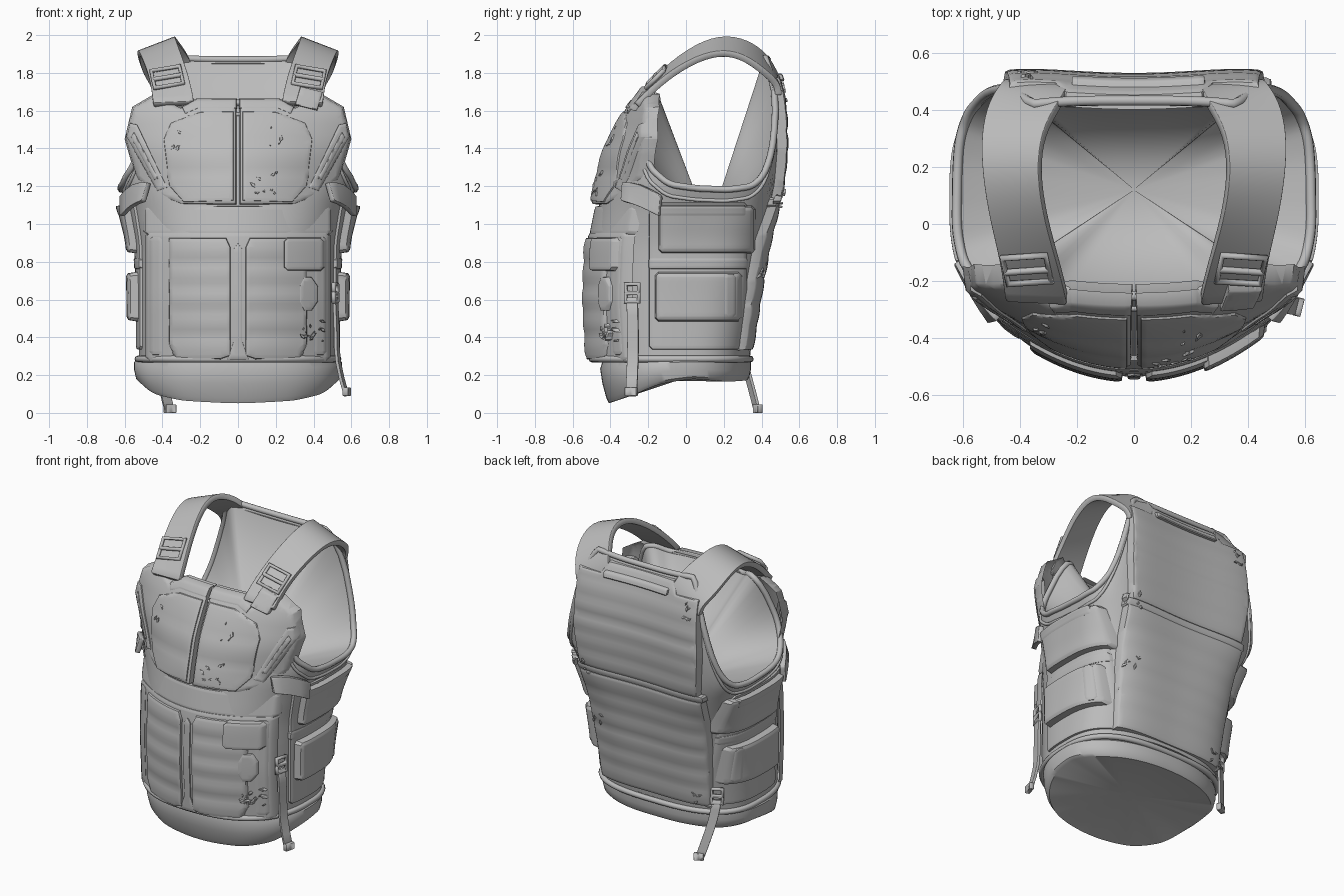
import bpy, bmesh, math, random
from mathutils import Vector
from mathutils.geometry import intersect_point_line

if "Cube" in bpy.data.objects:
    bpy.data.objects.remove(bpy.data.objects["Cube"])
random.seed(4)

GREY = (0.5, 0.5, 0.5, 1)
mat = bpy.data.materials.new("grey fabric")
mat.use_nodes = True
mat.diffuse_color = GREY
mat.node_tree.nodes["Principled BSDF"].inputs["Base Color"].default_value = GREY

# Torso sections: height, half width, front y, back y, squareness of the back
SECTIONS = [(.25, .525, -.49, .33, 2.8), (.6, .525, -.51, .385, 3), (.9, .535, -.5, .435, 3.4), (1.1, .585, -.46, .48, 3.8),
            (1.2, .63, -.44, .495, 4), (1.4, .625, -.39, .515, 4), (1.6, .6, -.285, .51, 4), (1.75, .57, -.16, .485, 4),
            (1.92, .53, -.06, .41, 4)]
# Upper edge of the torso: angle from the front, height
RIM = [(0, 1.65), (24, 1.65), (34, 1.7), (42, 1.66), (50, 1.45), (60, 1.31), (75, 1.22), (95, 1.19), (115, 1.21),
       (126, 1.26), (134, 1.34), (141, 1.5), (147, 1.73), (153, 1.89), (180, 1.88)]
# Lower edge of the skirt: angle from the front, height
SKIRT = [(0, .05), (30, .065), (55, .1), (75, .15), (95, .18), (130, .165), (180, .175)]
NF = 2.4


def look(table, v):
    """Linear lookup of a row in a table sorted by its first column."""
    v = min(max(v, table[0][0]), table[-1][0])
    for p, q in zip(table, table[1:]):
        if v <= q[0]:
            k = (v - p[0]) / (q[0] - p[0])
            return [a + (b - a) * k for a, b in zip(p[1:], q[1:])]


def section(z):
    a, f, b, n = [sum(c) / 3 for c in zip(*(look(SECTIONS, z + d) for d in (-.04, 0, .04)))]
    return a, f, b, (f + b) / 2 + .05, n


def torso(t, z, grow=0, round_back=None):
    a, f, b, c, nb = section(z)
    s, co = math.sin(t), math.cos(t)
    n, depth = (NF, f - c) if co > 0 else (round_back or nb, b - c)
    x = (a + grow) * math.copysign(abs(s) ** (2 / n), s)
    return Vector((x, c + (depth + math.copysign(grow, depth)) * abs(co) ** (2 / n), z))


def project(side, u, z, off, sign):
    """Place a flat pattern point on the torso."""
    a, f, b, c, nb = section(z)
    if side == "front":
        bow = .83 - 1.2 * max(0, z - 1.2)
        return Vector((sign * u, f + bow * u * u - off, z))
    if side == "back":
        k = max(0, 1 - min(1, abs(u / a)) ** nb) ** (1 / nb)
        return Vector((sign * u, c + (b - c) * k + off + .2 * u * u - .015, z))
    n, depth = (NF, c - f) if u < c else (nb, b - c)
    k = max(0, 1 - min(1, abs((u - c) / depth)) ** n) ** (1 / n)
    return Vector((sign * (a * k + off), u, z))


def finish(name, bm):
    bmesh.ops.recalc_face_normals(bm, faces=bm.faces)
    me = bpy.data.meshes.new(name)
    bm.to_mesh(me)
    bm.free()
    ob = bpy.data.objects.new(name, me)
    bpy.context.collection.objects.link(ob)
    me.materials.append(mat)
    return ob


def loft(name, rings, tip):
    """Skin closed rings and fan the last one to a point."""
    bm = bmesh.new()
    vs = [[bm.verts.new(p) for p in r] for r in rings]
    n = len(vs[0])
    for a, b in zip(vs, vs[1:]):
        for i in range(n):
            bm.faces.new((a[i], a[(i + 1) % n], b[(i + 1) % n], b[i]))
    v = bm.verts.new(tip)
    for i in range(n):
        bm.faces.new((vs[-1][i], vs[-1][(i + 1) % n], v))
    finish(name, bm)


def plate(name, pts, side="front", off=0.0, thick=.03, roll=0, puff=.012, signs=(1, -1), soft=.025, step=.028):
    """Padded panel: a flat outline gridded, wrapped on the torso and rounded at its edge."""
    for sign in signs:
        bm = bmesh.new()
        face = bm.faces.new([bm.verts.new((u, 0, z)) for u, z in pts])
        for inset in (.003, soft * .35, soft * .65):
            bmesh.ops.inset_individual(bm, faces=[face], thickness=inset)
        for axis, no in ((0, (1, 0, 0)), (1, (0, 0, 1))):
            lo, hi = min(p[axis] for p in pts), max(p[axis] for p in pts)
            count = int((hi - lo) / step)
            for i in range(1, count + 1):
                co = Vector(no) * (lo + (hi - lo) * i / (count + 1))
                bmesh.ops.bisect_plane(bm, geom=bm.verts[:] + bm.edges[:] + bm.faces[:], plane_co=co, plane_no=no)
        flat = [Vector((u, 0, z)) for u, z in pts]
        low = min(p[1] for p in pts)
        for v in bm.verts:
            d = 1
            for a, b in zip(flat, flat[1:] + flat[:1]):
                q, k = intersect_point_line(v.co, a, b)
                d = min(d, (v.co - a.lerp(b, min(max(k, 0), 1))).length)
            e = min(1, d / soft)
            h = off + thick * (.35 + .65 * math.sqrt(max(0, 1 - (1 - e) ** 2)))
            if d < .001:
                h = off - .025
            elif roll:
                h += e * puff * (abs(math.sin(math.pi * (v.co.z - low) / roll)) ** .6 - 1)
            v.co = project(side, v.co.x, v.co.z, h, sign)
        label = name if len(signs) == 1 else ("left_" if sign > 0 else "right_") + name
        finish(label, bm)


def box(u0, u1, z0, z1, c=.02):
    return [(u0 + c, z0), (u1 - c, z0), (u1, z0 + c), (u1, z1 - c), (u1 - c, z1), (u0 + c, z1), (u0, z1 - c), (u0, z0 + c)]


def ribbon(name, pairs, thick, smooth=2):
    """Flat webbing between paired edge points."""
    bm = bmesh.new()
    rows = [[bm.verts.new(Vector(a).lerp(Vector(b), k)) for k in (0, .04, .5, .96, 1)] for a, b in pairs]
    for r, s in zip(rows, rows[1:]):
        for i in range(4):
            bm.faces.new((r[i], r[i + 1], s[i + 1], s[i]))
    ob = finish(name, bm)
    if smooth:
        ob.modifiers.new("curve", "SUBSURF").levels = smooth
    so = ob.modifiers.new("thickness", "SOLIDIFY")
    so.thickness, so.offset = thick, 0
    ob.modifiers.new("edge", "BEVEL").width = thick * .2


def tube(name, pts, radius, closed=True):
    cu = bpy.data.curves.new(name, "CURVE")
    cu.dimensions, cu.bevel_depth, cu.bevel_resolution = "3D", radius, 2
    sp = cu.splines.new("POLY")
    sp.points.add(len(pts) - 1)
    for p, q in zip(sp.points, pts):
        p.co = (*q, 1)
    sp.use_cyclic_u = closed
    ob = bpy.data.objects.new(name, cu)
    bpy.context.collection.objects.link(ob)
    cu.materials.append(mat)


def around(table):
    """Height at every angle of the torso, mirrored left to right and smoothed."""
    hs = [look(table, min(d, 360 - d))[0] for d in map(math.degrees, angles)]
    return [(hs[i - 1] + hs[i] + hs[(i + 1) % N]) / 3 for i in range(N)]


# Torso shell with the lining drawn in to a point
N, ROWS = 120, 26
angles = [2 * math.pi * i / N for i in range(N)]
top = around(RIM)
loft("torso_shell", [[torso(t, .27 + (h - .27) * j / ROWS) for t, h in zip(angles, top)] for j in range(ROWS + 1)],
     (0, .12, .98))
tube("rim_binding", [torso(t, h - .01) for t, h in zip(angles, top)], .018)
tube("armhole_seam", [torso(t, h - .07, .002) for t, h in zip(angles, top)], .01)

# Lower skirt, deeper at the front, closed underneath
rings = []
for k, grow in ((0, -.03), (.1, .0), (.3, .025), (.6, .025), (.9, .015), (1, -.005)):
    ring = []
    for t, h in zip(angles, around(SKIRT)):
        p = torso(t, .3, grow, 2.3)
        p.y = p.y * .92 + .01 + .04 * k * max(0, math.cos(t))
        p.z = .31 * (1 - k) + k * h
        ring.append(p)
    rings.append(ring)
loft("lower_skirt", rings, (0, -.05, .17))
tube("hem_cord", [torso(t, .285, .005) for t in angles], .018)

# Chest armour: base wings, padded fields, diagonal ribs
plate("chest_wing", [(.006, 1.1), (.3, 1.1), (.46, 1.16), (.54, 1.24), (.6, 1.45), (.56, 1.62), (.44, 1.69),
                     (.3, 1.62), (.22, 1.66), (.006, 1.66)], thick=.045)
plate("chest_pad", [(.02, 1.12), (.29, 1.11), (.37, 1.2), (.4, 1.45), (.36, 1.54), (.2, 1.6), (.02, 1.6)],
      off=.038, thick=.018, roll=.165, puff=.006)
plate("chest_rib", [(.37, 1.19), (.43, 1.17), (.595, 1.46), (.575, 1.54), (.53, 1.53)], off=.03, thick=.03, soft=.02)
plate("rib_inlay", [(.42, 1.24), (.445, 1.23), (.57, 1.46), (.55, 1.49)], off=.05, thick=.018, soft=.01)
plate("collar_band", [(.006, 1.61), (.21, 1.61), (.28, 1.58), (.3, 1.62), (.22, 1.665), (.006, 1.665)], off=.035, thick=.02, soft=.015)

# Waist band and abdominal armour
plate("waist_band", box(-.5, .5, .94, 1.1), thick=.02, signs=(1,))
plate("belly_base", box(-.49, .49, .27, .96), thick=.025, signs=(1,))
plate("belly_pad", [(.035, .3), (.09, .28), (.33, .28), (.37, .36), (.37, .93), (.06, .93), (.035, .88)],
      off=.018, thick=.028, roll=.13, puff=.011)
plate("belly_side", box(.395, .475, .3, .94), off=.012, thick=.018)
plate("centre_strip", [(-.06, .28), (.06, .28), (.025, .38), (.025, .87), (0, .9), (-.025, .87), (-.025, .38)],
      off=.02, thick=.015, signs=(1,), soft=.01)

# Badge patch and hexagonal patch on the left
plate("badge_patch", box(.24, .46, .75, .93), off=.04, thick=.024, signs=(1,), soft=.02)
plate("hexagon_patch", [(.35, .54), (.39, .54), (.425, .59), (.425, .67), (.39, .72), (.35, .72), (.325, .67), (.325, .59)],
      off=.035, thick=.015, signs=(1,), soft=.008)

# Back armour with horizontal rolls
plate("upper_back", [(-.43, 1.13), (.43, 1.13), (.46, 1.4), (.44, 1.78), (.28, 1.78), (.24, 1.85), (-.24, 1.85),
                     (-.28, 1.78), (-.44, 1.78), (-.46, 1.4)], "back", thick=.03, roll=.12, puff=.008, signs=(1,))
plate("lower_back", [(-.4, .33), (.4, .33), (.45, 1.1), (-.45, 1.1)], "back", thick=.03, roll=.128, puff=.008, signs=(1,))
plate("back_joint", box(-.46, .46, 1.09, 1.14, .01), "back", thick=.022, signs=(1,), soft=.012)
plate("back_handle", box(-.22, .25, 1.755, 1.8, .008), "back", off=.02, thick=.03, signs=(1,), soft=.01)

# Side wrap with two pouches and their flaps
plate("side_wrap", box(-.2, .33, .33, 1.12), "side", thick=.015)
plate("upper_pouch", box(-.15, .37, .84, 1.1), "side", off=.005, thick=.055, soft=.035)
plate("upper_flap", box(-.14, .32, 1.04, 1.1, .01), "side", off=.045, thick=.018, soft=.015)
plate("lower_pouch", box(-.17, .3, .48, .75), "side", off=.01, thick=.055, soft=.035)
plate("lower_flap", box(.2, .27, .5, .74), "side", off=.05, thick=.02, soft=.015)
plate("mid_webbing", box(-.2, .33, .76, .82, .01), "side", off=.005, thick=.015, soft=.01)

for sx, who in ((1, "left"), (-1, "right")):
    # Shoulder strap from the chest over the top, blending into the back
    path = [((.23, -.27, 1.64), (.45, -.26, 1.63)), ((.26, -.15, 1.78), (.46, -.14, 1.75)),
            ((.31, .02, 1.92), (.5, .02, 1.86)), ((.335, .18, 1.99), (.525, .18, 1.915)),
            ((.32, .32, 1.965), (.53, .31, 1.885)), ((.26, .42, 1.89), (.505, .42, 1.8)),
            ((.23, .47, 1.8), (.46, .485, 1.74)), ((.23, .48, 1.73), (.45, .49, 1.68))]
    ribbon(who + "_shoulder_strap", [((sx * a, y, z), (sx * b, v, w)) for (a, y, z), (b, v, w) in path], .035)
    # Adjuster frame on the strap
    frame = [(.29, -.2, 1.745), (.44, -.21, 1.72), (.46, -.12, 1.81), (.31, -.11, 1.835)]
    tube(who + "_strap_buckle", [(sx * x, y, z) for x, y, z in frame], .013)
    tube(who + "_buckle_bar", [(sx * .3, -.16, 1.79), (sx * .45, -.17, 1.765)], .012, False)
    # Clip joining the chest armour to the side
    ribbon(who + "_chest_clip", [((sx * .47, -.33, 1.22), (sx * .5, -.34, 1.12)), ((sx * .55, -.25, 1.22), (sx * .56, -.25, 1.1)),
                                 ((sx * .615, -.13, 1.15), (sx * .615, -.14, 1.04))], .03, 1)

# Loose strap end under the left shoulder adjuster
plate("strap_tab", [(.3, 1.63), (.42, 1.6), (.45, 1.7), (.33, 1.73)], off=.06, thick=.02, signs=(1,), soft=.01)


def hanging(name, path, across, w):
    """Dangling webbing with a slotted clasp at its upper end and a folded tip."""
    c = Vector(across).normalized() * w
    ps = [Vector(p) for p in path]
    ribbon(name + "_webbing", [(p - c, p + c) for p in ps], .016, 1)
    up = Vector((0, 0, .045))
    for k in (0, 1):
        q = ps[0] + up * (k * 1.1)
        tube(name + "_clasp", [q - c * 1.2 - up * .5, q + c * 1.2 - up * .5, q + c * 1.2 + up * .5, q - c * 1.2 + up * .5], .013)
    ribbon(name + "_tip", [(ps[-1] - c * 1.1 + up, ps[-1] + c * 1.1 + up), (ps[-1] - c * 1.1, ps[-1] + c * 1.1)], .03, 0)


hanging("left_front", [(.515, -.285, .61), (.525, -.28, .42), (.52, -.28, .28), (.575, -.29, .09)], (.25, 1, 0), .03)
hanging("right_back", [(-.43, .29, .38), (-.42, .31, .26), (-.39, .35, .12), (-.36, .38, .0)], (1, .5, 0), .028)

# Torn scraps along worn areas
for side, u, z, spread, off, count in (("front", .14, 1.22, .07, .05, 9), ("front", .4, .43, .06, .04, 12), ("front", -.3, 1.44, .05, .05, 5),
                                       ("front", .2, 1.46, .05, .05, 4), ("back", .42, 1.12, .06, .03, 6), ("back", -.4, 1.7, .05, .025, 6),
                                       ("back", -.36, .4, .06, .025, 5), ("back", .38, .75, .06, .025, 5)):
    for i in range(count):
        x, y = u + random.uniform(-spread, spread), z + random.uniform(-spread, spread)
        r, turn = random.uniform(.008, .02), random.uniform(0, 3)
        plate("torn_scrap", [(x + r * s * math.cos(turn + a), y + r * s * math.sin(turn + a))
                             for a, s in ((0, 1.3), (1.5, .5), (3.1, 1.2), (4.6, .6))], side, off, .012, signs=(1,), soft=.004)

# Smooth shading that keeps hard edges
bpy.ops.object.select_all(action="DESELECT")
for ob in bpy.context.scene.objects:
    if ob.type == "MESH":
        ob.select_set(True)
        bpy.context.view_layer.objects.active = ob
bpy.ops.object.shade_smooth_by_angle(angle=math.radians(40))
